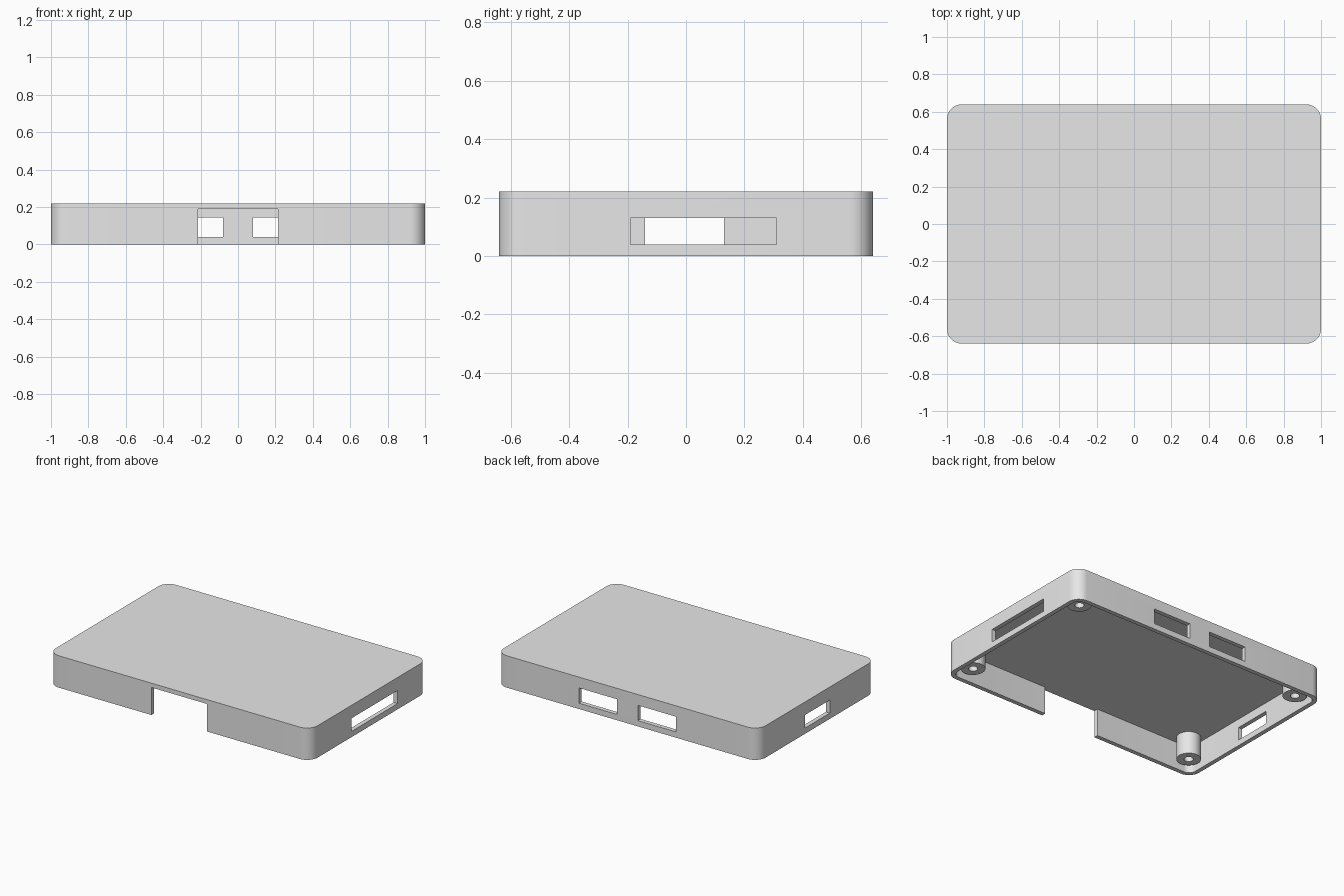
import bpy
import bmesh
import math

LENGTH, WIDTH, HEIGHT = 2.0, 1.28, 0.22
WALL, ROOF = 0.03, 0.03
CORNER = 0.08
CEILING = HEIGHT - ROOF

cube = bpy.data.objects.get("Cube")
if cube:
    bpy.data.objects.remove(cube, do_unlink=True)

grey = bpy.data.materials.new("light_grey")
grey.use_nodes = True
grey.diffuse_color = (0.8, 0.8, 0.8, 1)
grey.node_tree.nodes["Principled BSDF"].inputs["Base Color"].default_value = (0.8, 0.8, 0.8, 1)


def make_object(name, bm):
    bmesh.ops.recalc_face_normals(bm, faces=bm.faces)
    mesh = bpy.data.meshes.new(name)
    bm.to_mesh(mesh)
    bm.free()
    mesh.materials.append(grey)
    obj = bpy.data.objects.new(name, mesh)
    bpy.context.collection.objects.link(obj)
    return obj


def rounded_block(name, length, width, radius, z0, z1, steps=10):
    """Upright block with rounded vertical corners."""
    bm = bmesh.new()
    verts = []
    for i, (sx, sy) in enumerate([(1, 1), (-1, 1), (-1, -1), (1, -1)]):
        cx, cy = sx * (length / 2 - radius), sy * (width / 2 - radius)
        for k in range(steps + 1):
            a = math.pi / 2 * (i + k / steps)
            verts.append(bm.verts.new((cx + radius * math.cos(a), cy + radius * math.sin(a), z0)))
    base = bm.faces.new(verts)
    top = bmesh.ops.extrude_face_region(bm, geom=[base])["geom"]
    bmesh.ops.translate(bm, vec=(0, 0, z1 - z0),
                        verts=[v for v in top if isinstance(v, bmesh.types.BMVert)])
    return make_object(name, bm)


def box(name, x, y, z):
    """Box from three (low, high) ranges."""
    bm = bmesh.new()
    bmesh.ops.create_cube(bm, size=1)
    for v in bm.verts:
        v.co = [r[0] + (c + 0.5) * (r[1] - r[0]) for c, r in zip(v.co, (x, y, z))]
    return make_object(name, bm)


def activate(obj):
    bpy.ops.object.select_all(action="DESELECT")
    obj.select_set(True)
    bpy.context.view_layer.objects.active = obj


def smooth(obj):
    activate(obj)
    bpy.ops.object.shade_smooth_by_angle(angle=math.radians(35))


def cut(target, cutter):
    cutter.hide_render = True
    mod = target.modifiers.new("cut", "BOOLEAN")
    mod.operation = "DIFFERENCE"
    mod.solver = "EXACT"
    mod.object = cutter
    activate(target)
    bpy.ops.object.modifier_apply(modifier=mod.name)
    bpy.data.objects.remove(cutter, do_unlink=True)


# Case shell, open underneath
shell = rounded_block("case_shell", LENGTH, WIDTH, CORNER, 0, HEIGHT)
cut(shell, rounded_block("cavity", LENGTH - 2 * WALL, WIDTH - 2 * WALL,
                         CORNER - WALL, -0.1, CEILING))

# Front notch, two back ports, one slot in each end wall
front, back = (-0.7, -0.6), (0.6, 0.7)
cut(shell, box("front_notch", (-0.213, 0.213), (-0.7, -WIDTH / 2 + WALL), (-0.1, CEILING)))
for side in (-1, 1):
    cut(shell, box("back_port", sorted((side * 0.08, side * 0.37)), back, (0.04, 0.145)))
cut(shell, box("right_slot", (0.95, 1.05), (-0.19, 0.31), (0.04, 0.13)))
cut(shell, box("left_slot", (-1.05, -0.95), (-0.14, 0.13), (0.04, 0.13)))
smooth(shell)


# Hollow screw posts hanging from the roof near the corners
def screw_post(name, x, y, outer=0.077, inner=0.029, bottom=0.035):
    bm = bmesh.new()
    profile = [bm.verts.new(p) for p in
               [(outer, 0, CEILING), (outer, 0, bottom), (inner, 0, bottom), (inner, 0, CEILING)]]
    edges = [bm.edges.new(pair) for pair in zip(profile, profile[1:])]
    bmesh.ops.spin(bm, geom=profile + edges, cent=(0, 0, 0), axis=(0, 0, 1),
                   angle=math.tau, steps=40)
    bmesh.ops.remove_doubles(bm, verts=bm.verts, dist=1e-4)
    post = make_object(name, bm)
    post.location = (x, y, 0)
    smooth(post)


for x_name, sx in (("left", -1), ("right", 1)):
    for y_name, sy in (("front", -1), ("back", 1)):
        screw_post(f"{y_name}_{x_name}_screw_post", sx * 0.88, sy * 0.517)
